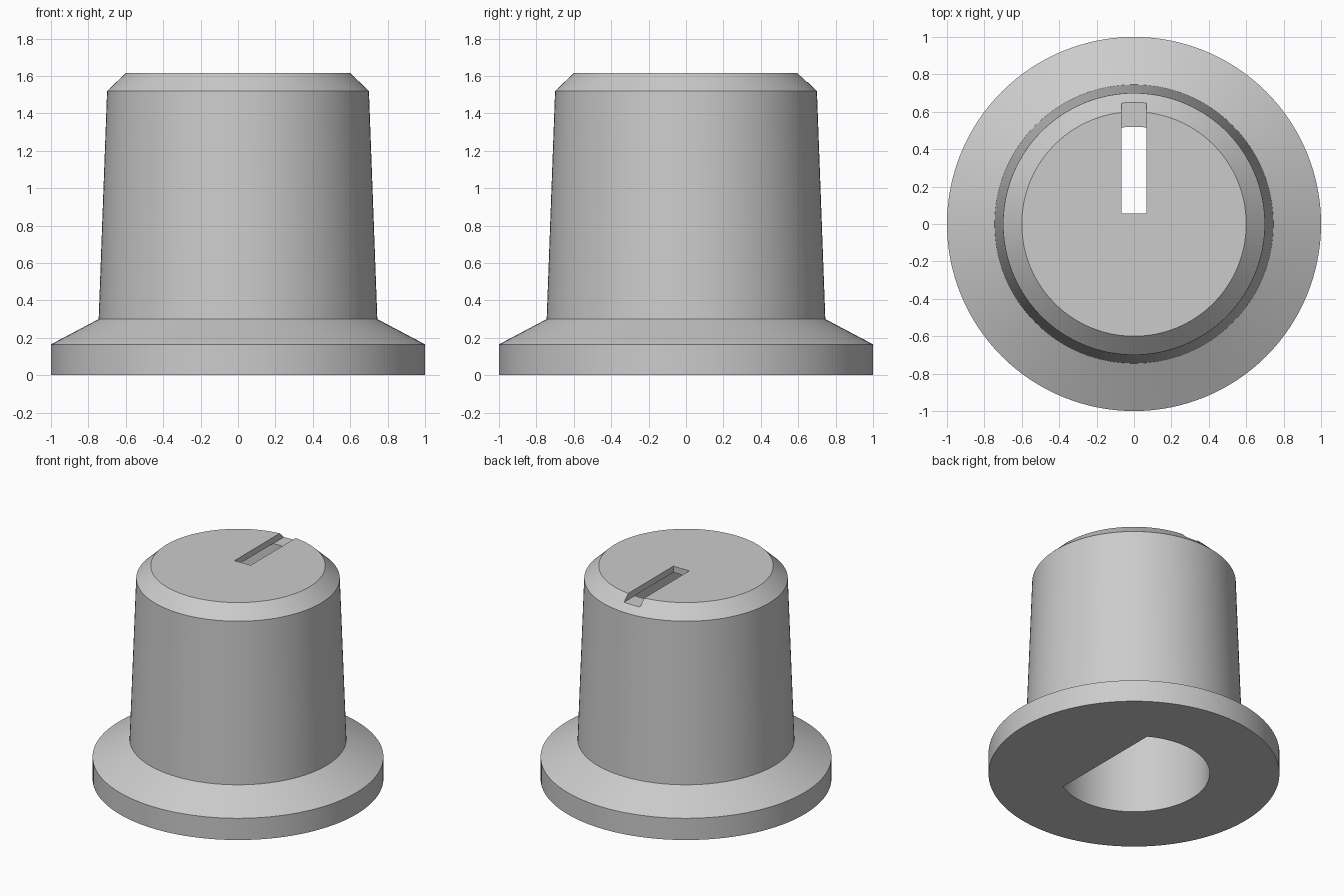
import bpy, bmesh, math

SIDES = 128
SLOT_FLOOR = 1.567

old = bpy.data.objects.get("Cube")
if old:
    bpy.data.objects.remove(old, do_unlink=True)


def material(name, rgb):
    mat = bpy.data.materials.new(name)
    mat.use_nodes = True
    color = (*rgb, 1.0)
    mat.diffuse_color = color
    mat.node_tree.nodes["Principled BSDF"].inputs["Base Color"].default_value = color
    return mat


def ring(radius, count=SIDES):
    return [(radius * math.cos(math.tau * i / count),
             radius * math.sin(math.tau * i / count)) for i in range(count)]


def loft(name, sections):
    """Closed solid through (outline, height) sections with equal point counts."""
    bm = bmesh.new()
    loops = [[bm.verts.new((x, y, z)) for x, y in outline] for outline, z in sections]
    bm.faces.new(loops[0][::-1])
    bm.faces.new(loops[-1])
    for low, high in zip(loops, loops[1:]):
        n = len(low)
        for i in range(n):
            j = (i + 1) % n
            bm.faces.new((low[i], low[j], high[j], high[i]))
    bmesh.ops.recalc_face_normals(bm, faces=bm.faces)
    mesh = bpy.data.meshes.new(name)
    bm.to_mesh(mesh)
    bm.free()
    obj = bpy.data.objects.new(name, mesh)
    bpy.context.collection.objects.link(obj)
    return obj


def cut(target, cutter):
    cutter.hide_render = True
    mod = target.modifiers.new("cut", "BOOLEAN")
    mod.operation = "DIFFERENCE"
    mod.solver = "EXACT"
    mod.object = cutter
    bpy.context.view_layer.objects.active = target
    bpy.ops.object.modifier_apply(modifier=mod.name)
    bpy.data.objects.remove(cutter, do_unlink=True)


# Turned knob: skirt rim, sloping skirt, tapered grip, chamfered top
profile = [(1.0, 0.0), (1.0, 0.165), (0.745, 0.30), (0.70, 1.52), (0.60, 1.615)]
knob = loft("knob_body", [(ring(r), z) for r, z in profile])
knob.data.materials.append(material("plain grey", (0.6, 0.6, 0.6)))

# D-shaped shaft bore, with its flat on the +x side
half = math.acos(0.26 / 0.52)
arc = [half + (math.tau - 2 * half) * i / 96 for i in range(97)]
bore = [(0.52 * math.cos(a), 0.52 * math.sin(a)) for a in arc]
cut(knob, loft("bore_cutter", [(bore, -0.2), (bore, SLOT_FLOOR + 0.001)]))

# Pointer slot, open into the bore and out through the chamfer
slot = [(-0.067, 0.055), (0.067, 0.055), (0.067, 0.9), (-0.067, 0.9)]
cut(knob, loft("slot_cutter", [(slot, SLOT_FLOOR), (slot, 1.8)]))

# Smooth round walls, crisp edges
bpy.ops.object.select_all(action="DESELECT")
knob.select_set(True)
bpy.context.view_layer.objects.active = knob
bpy.ops.object.shade_smooth_by_angle(angle=math.radians(20))
